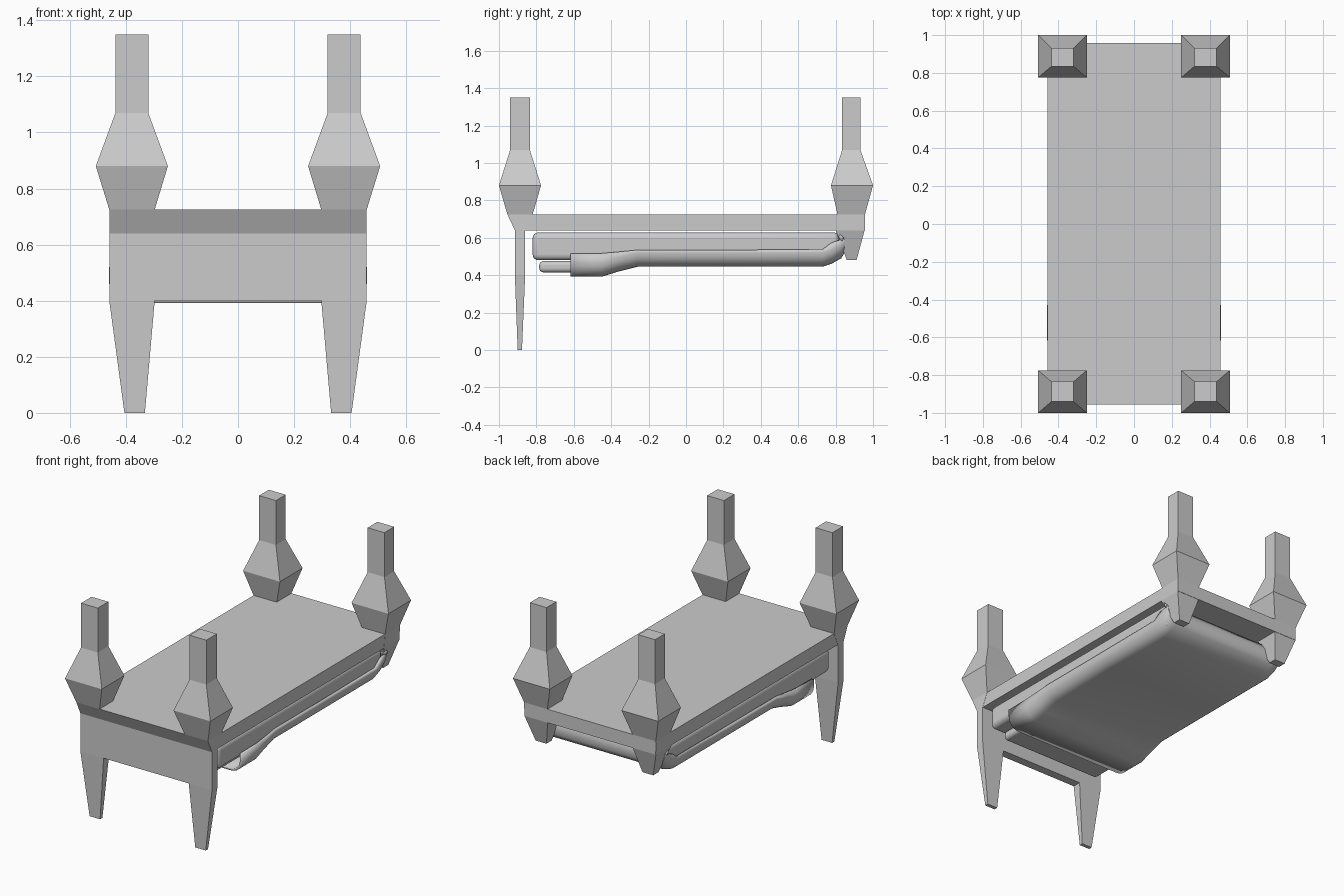
import bpy, bmesh, math

if "Cube" in bpy.data.objects:
    bpy.data.objects.remove(bpy.data.objects["Cube"])


def finish(name, bm):
    bmesh.ops.recalc_face_normals(bm, faces=bm.faces)
    mesh = bpy.data.meshes.new(name)
    bm.to_mesh(mesh)
    bm.free()
    obj = bpy.data.objects.new(name, mesh)
    bpy.context.collection.objects.link(obj)
    return obj


def smooth(obj):
    bpy.ops.object.select_all(action='DESELECT')
    obj.select_set(True)
    bpy.context.view_layer.objects.active = obj
    bpy.ops.object.shade_smooth_by_angle(angle=math.radians(40))


def tower(name, stations, side=1):
    """Stack of rectangles (z, x0, x1, y0, y1) joined into a closed solid."""
    bm = bmesh.new()
    rings = [[bm.verts.new((side * x, y, z)) for x, y in
              ((x0, y0), (x1, y0), (x1, y1), (x0, y1))]
             for z, x0, x1, y0, y1 in stations]
    for a, b in zip(rings, rings[1:]):
        for i in range(4):
            j = (i + 1) % 4
            bm.faces.new((a[i], a[j], b[j], b[i]))
    bm.faces.new(rings[0])
    bm.faces.new(rings[-1])
    return finish(name, bm)


def cushion(name, x, y0, y1, z0, z1, radius):
    obj = tower(name, [(z0, -x, x, y0, y1), (z1, -x, x, y0, y1)])
    bev = obj.modifiers.new("round", 'BEVEL')
    bev.width = radius
    bev.segments = 4
    smooth(obj)
    return obj


# Bed board and front panel
tower("bed_board", [(0.64, -0.458, 0.458, -0.915, 0.957),
                    (0.725, -0.458, 0.458, -0.955, 0.957)])
tower("front_panel", [(0.40, -0.458, 0.458, -0.915, -0.86),
                      (0.64, -0.458, 0.458, -0.915, -0.86)])

# Corner posts with diamond bulges, long legs in front and stubs behind
front = [(1.35, 0.32, 0.437, -0.94, -0.835), (1.07, 0.32, 0.437, -0.94, -0.835),
         (0.88, 0.25, 0.507, -1.0, -0.775), (0.725, 0.297, 0.459, -0.955, -0.82),
         (0.64, 0.297, 0.459, -0.915, -0.86), (0.40, 0.297, 0.459, -0.915, -0.86),
         (0.0, 0.332, 0.405, -0.90, -0.877)]
back = [(1.35, 0.32, 0.437, 0.835, 0.932), (1.07, 0.32, 0.437, 0.835, 0.932),
        (0.88, 0.25, 0.507, 0.775, 1.0), (0.725, 0.297, 0.459, 0.81, 0.957),
        (0.64, 0.297, 0.459, 0.80, 0.955), (0.48, 0.335, 0.41, 0.86, 0.912)]
for side, label in ((-1, "left"), (1, "right")):
    tower("front_post_" + label, front, side)
    tower("back_post_" + label, back, side)

# Mattress and pillow hanging below the board
cushion("mattress", 0.435, -0.82, 0.82, 0.48, 0.628, 0.03)
cushion("pillow", 0.36, -0.785, -0.45, 0.415, 0.475, 0.022)

# Blanket: U sections (y, half width, bottom z, side edge z), closing up at the foot
sections = [(-0.617, 0.460, 0.392, 0.515), (-0.45, 0.460, 0.392, 0.517),
            (-0.36, 0.457, 0.420, 0.525), (-0.26, 0.453, 0.445, 0.535),
            (0.25, 0.453, 0.445, 0.535), (0.73, 0.453, 0.445, 0.538),
            (0.78, 0.452, 0.462, 0.575), (0.83, 0.448, 0.490, 0.590),
            (0.848, 0.445, 0.520, 0.595), (0.845, 0.443, 0.575, 0.600),
            (0.825, 0.442, 0.612, 0.618)]
bm = bmesh.new()
rows = []
for y, w, zb, zt in sections:
    r = min(0.075, (zt - zb) * 0.9)
    half = [(w, zt)]
    for k in range(7):
        a = math.radians(15 * k)
        half.append((w - r + r * math.cos(a), zb + r - r * math.sin(a)))
    pts = half + [(-x, z) for x, z in reversed(half)]
    rows.append([bm.verts.new((x, y, z)) for x, z in pts])
for a, b in zip(rows, rows[1:]):
    for i in range(len(a) - 1):
        bm.faces.new((a[i], a[i + 1], b[i + 1], b[i]))
blanket = finish("blanket", bm)
if sum(p.normal.z * p.area for p in blanket.data.polygons) > 0:
    blanket.data.flip_normals()
shell = blanket.modifiers.new("thickness", 'SOLIDIFY')
shell.thickness = 0.015
shell.offset = -1
smooth(blanket)
